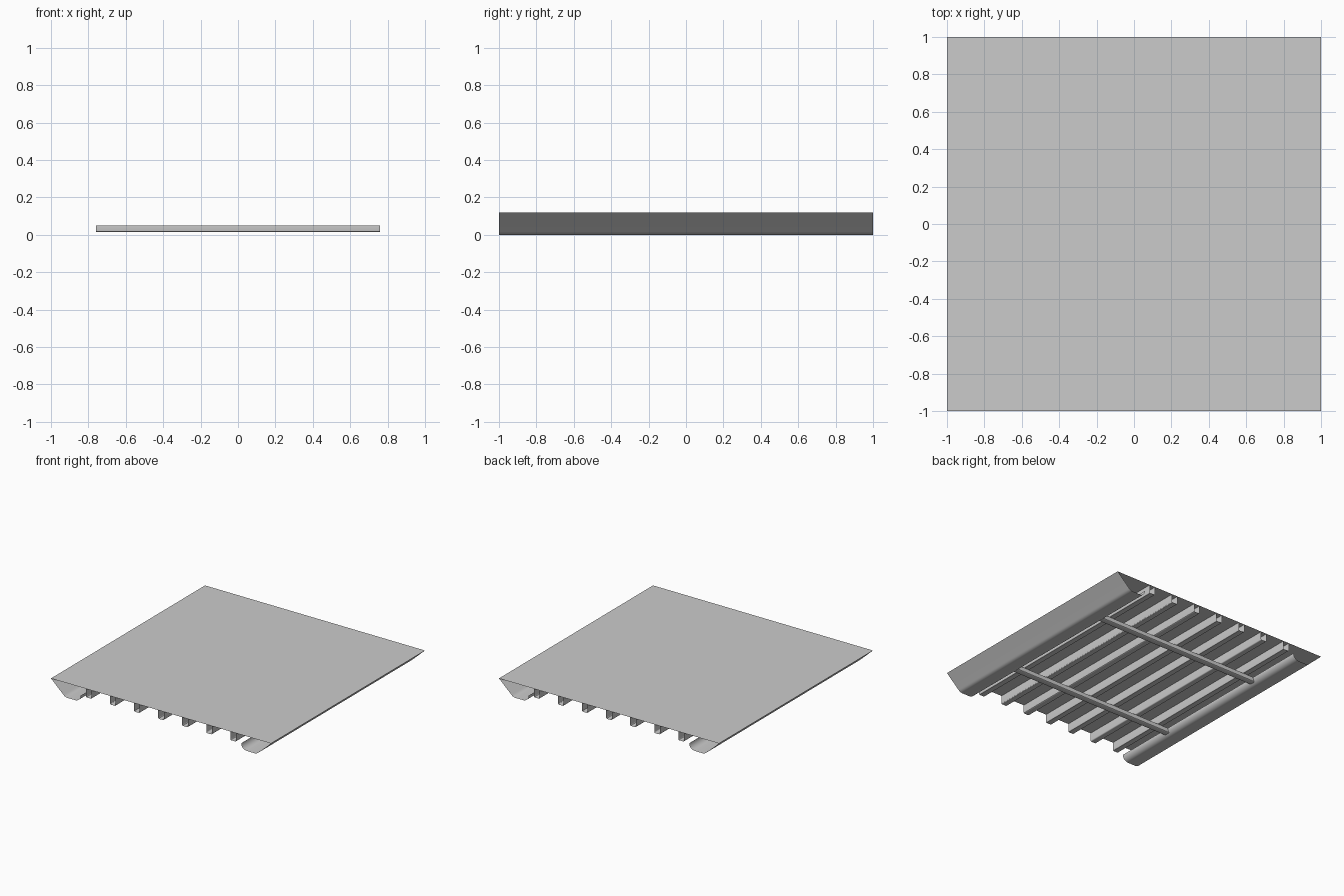
import bpy, bmesh, math

if "Cube" in bpy.data.objects:
    bpy.data.objects.remove(bpy.data.objects["Cube"])


def extrude_profile(name, pts, length, axis='y', closed=False, caps=False):
    """Sweep a 2D profile (u, z) symmetrically along x or y as a thin sheet."""
    bm = bmesh.new()
    h = length / 2
    rings = []
    for s in (-h, h):
        rings.append([bm.verts.new((u, s, z) if axis == 'y' else (s, u, z)) for u, z in pts])
    n = len(pts)
    for i in range(n if closed else n - 1):
        j = (i + 1) % n
        bm.faces.new((rings[0][i], rings[0][j], rings[1][j], rings[1][i]))
    if caps:
        bm.faces.new(rings[0])
        bm.faces.new(rings[1])
        bmesh.ops.recalc_face_normals(bm, faces=bm.faces)
    me = bpy.data.meshes.new(name)
    bm.to_mesh(me)
    bm.free()
    ob = bpy.data.objects.new(name, me)
    bpy.context.collection.objects.link(ob)
    bpy.ops.object.select_all(action='DESELECT')
    ob.select_set(True)
    bpy.context.view_layer.objects.active = ob
    bpy.ops.object.shade_smooth_by_angle(angle=math.radians(30))
    return ob


def arc(cx, cz, r, a0, a1, n):
    return [(cx + r * math.cos(math.radians(a0 + (a1 - a0) * i / n)),
             cz + r * math.sin(math.radians(a0 + (a1 - a0) * i / n))) for i in range(n + 1)]


TOP = 0.12

# Flat deck with sloping edges that curl under on both sides, one folded sheet
lip = [(1.0, TOP)] + arc(0.85, 0.05, 0.05, -42, -90, 5) \
    + arc(0.78, 0.05, 0.05, -90, -180, 8)
left = [(-x, z) for x, z in lip]
extrude_profile("deck_panel", lip[::-1] + left, 2.0)

# Seven U-shaped stringers under the deck
for i in range(-3, 4):
    c, w, b, r = i * 0.219, 0.026, 0.05, 0.008
    u = [(c - w, TOP)] + arc(c - w + r, b + r, r, 180, 270, 3) \
        + arc(c + w - r, b + r, r, 270, 360, 3) + [(c + w, TOP)]
    extrude_profile(f"stringer_{i + 4}", u, 2.0)

# Two cross bars below the stringers
for k, y in enumerate((-0.5, 0.5)):
    w, b, t, r = 0.026, 0.015, 0.05, 0.008
    p = [(y - w, t)] + arc(y - w + r, b + r, r, 180, 270, 3) \
        + arc(y + w - r, b + r, r, 270, 360, 3) + [(y + w, t)]
    extrude_profile(f"cross_bar_{k + 1}", p, 1.52, axis='x', closed=True, caps=True)
